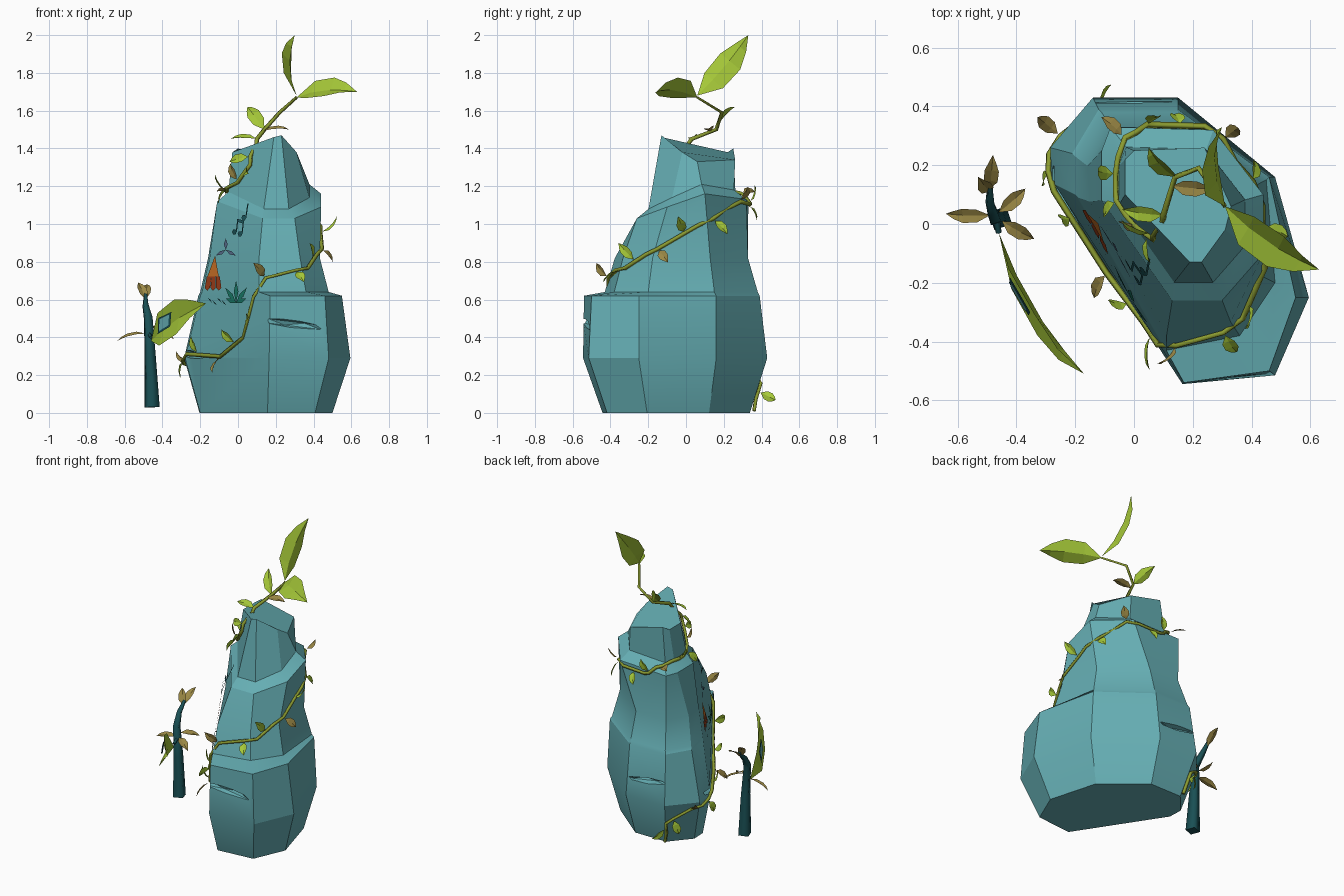
import bpy, bmesh, math, random
from mathutils import Vector
from mathutils.bvhtree import BVHTree

if "Cube" in bpy.data.objects:
    bpy.data.objects.remove(bpy.data.objects["Cube"])

random.seed(4)


def material(name, r, g, b):
    m = bpy.data.materials.new(name)
    m.diffuse_color = (r, g, b, 1)
    m.use_nodes = True
    m.node_tree.nodes["Principled BSDF"].inputs["Base Color"].default_value = m.diffuse_color
    return m


STONE = material("stone", 0.13, 0.42, 0.45)
LIME = material("lime_leaf", 0.38, 0.58, 0.04)
OCHRE = material("ochre_leaf", 0.33, 0.25, 0.06)
STEM = material("stem", 0.26, 0.33, 0.03)
DARK = material("dark_teal", 0.01, 0.08, 0.09)
ORANGE = material("orange", 0.60, 0.17, 0.02)
RED = material("red", 0.35, 0.05, 0.01)
GREEN = material("green", 0.01, 0.20, 0.14)
SLATE = material("slate", 0.10, 0.16, 0.27)


def mesh_object(name, verts, faces, mat):
    me = bpy.data.meshes.new(name)
    me.from_pydata([tuple(v) for v in verts], [], faces)
    me.materials.append(mat)
    ob = bpy.data.objects.new(name, me)
    bpy.context.collection.objects.link(ob)
    return ob


def tube(name, pts, radii, mat):
    cu = bpy.data.curves.new(name, 'CURVE')
    cu.dimensions = '3D'
    cu.bevel_depth = 1.0
    cu.bevel_resolution = 0
    cu.use_fill_caps = True
    sp = cu.splines.new('POLY')
    sp.points.add(len(pts) - 1)
    for p, co, r in zip(sp.points, pts, radii):
        p.co = (*co, 1)
        p.radius = r
    cu.materials.append(mat)
    ob = bpy.data.objects.new(name, cu)
    bpy.context.collection.objects.link(ob)
    return ob


# --- boulder: eight-cornered rings lofted from the ground to the crown
wide = [(.165, -.545), (.48, -.515), (.595, -.25), (.48, .16),
        (.15, .43), (-.14, .43), (-.285, .26), (-.28, .14)]
ledge_out = [(.17, -.54), (.46, -.5), (.55, -.25), (.46, .16),
             (.15, .39), (-.12, .39), (-.21, .24), (-.2, .1)]
ledge_in = [(.11, -.43), (.36, -.38), (.48, -.2), (.45, .15),
            (.15, .38), (-.11, .38), (-.2, .23), (-.19, .09)]
shoulder = [(.13, -.26), (.3, -.26), (.44, -.1), (.44, .1),
            (.27, .32), (-.08, .33), (-.11, .25), (-.11, .08)]
crown = [(.19, -.13), (.23, -.13), (.31, -.02), (.33, .06),
         (.24, .26), (0, .25), (-.03, .22), (-.03, .1)]
shoulder_z = [1.03, 1.03, 1.09, 1.16, 1.13, 1.12, 1.12, 1.12]
crown_z = [1.46, 1.47, 1.38, 1.33, 1.34, 1.4, 1.38, 1.38]


def scaled(ring, s, cx, cy):
    return [(cx + (x - cx) * s, cy + (y - cy) * s) for x, y in ring]


layers = [(scaled(wide, .8, .12, -.03), [0] * 8), (wide, [.29] * 8),
          (ledge_out, [.62] * 8), (ledge_in, [.64] * 8),
          (scaled(ledge_in, .87, .12, -.02), [.82] * 8),
          (shoulder, shoulder_z),
          (scaled(shoulder, .78, .16, .02), [z + .05 for z in shoulder_z]),
          (crown, crown_z)]
verts = [Vector((x, y, z)) for ring, zs in layers for (x, y), z in zip(ring, zs)]
faces = [(k * 8 + i, k * 8 + (i + 1) % 8, k * 8 + 8 + (i + 1) % 8, k * 8 + 8 + i)
         for k in range(len(layers) - 1) for i in range(8)]
top = (len(layers) - 1) * 8
faces += [tuple(range(7, -1, -1)), tuple(range(top, top + 8))]
rock = mesh_object("boulder", verts, faces, STONE)
rock_tree = BVHTree.FromPolygons(verts, faces)
bpy.context.view_layer.objects.active = rock
rock.select_set(True)
bpy.ops.object.shade_smooth_by_angle(angle=math.radians(25))

# --- chipped cracks in the lower stone
for i, (loc, size, turn) in enumerate([((.3, -.54, .47), (.19, .05, .025), .05),
                                       ((-.25, .1, .31), (.16, .05, .02), -1.05),
                                       ((0, .42, .42), (.16, .05, .02), 0)]):
    bpy.ops.mesh.primitive_ico_sphere_add(subdivisions=1, location=loc, rotation=(0, .12, turn))
    cutter = bpy.context.object
    cutter.name = f"crack_cutter_{i}"
    cutter.scale = size
    cutter.hide_render = True
    cutter.hide_viewport = True
    cutter.data.materials.append(STONE)
    mod = rock.modifiers.new("crack", 'BOOLEAN')
    mod.operation = 'DIFFERENCE'
    mod.object = cutter

# --- leaves: folded blades collected per colour
blades = {}


def leaf(base, tip, width, normal, group, droop=.08):
    vs, fs = blades.setdefault(group, ([], []))
    base, tip = Vector(base), Vector(tip)
    d = tip - base
    side = d.cross(Vector(normal)).normalized()
    up = side.cross(d).normalized()
    n = len(vs)
    vs.append(base)
    for t, w in ((.28, .42), (.6, .45), (.82, .24)):
        mid = base + d * t + up * d.length * droop * math.sin(t * math.pi)
        fold = up * width * .12
        vs += [mid - side * w * width + fold, mid, mid + side * w * width + fold]
    vs.append(tip)
    fs += [(n, n + 2, n + 1), (n, n + 3, n + 2)]
    for k in (1, 4):
        a = n + k
        fs += [(a, a + 1, a + 4, a + 3), (a + 1, a + 2, a + 5, a + 4)]
    fs += [(n + 7, n + 8, n + 10), (n + 8, n + 9, n + 10)]


# --- vine wrapped round the boulder, then rising as a sprout
wrap = [(-.1, .42, 0.01), (-.15, .43, .14), (-.25, .3, .25), (-.26, .12, .31), (-.1, -.17, .3),
        (.02, -.33, .4), (.15, -.43, .72), (.38, -.33, .77), (.43, -.15, .87),
        (.44, .06, .99), (.32, .3, 1.11), (.08, .33, 1.1), (-.03, .27, 1.13),
        (-.04, .12, 1.17), (0, 0, 1.22), (.08, -.04, 1.31), (.1, .02, 1.44)]
path, normals = [], []
for a, b in zip(wrap, wrap[1:]):
    for s in range(3):
        hit, nrm, _, _ = rock_tree.find_nearest(Vector(a).lerp(Vector(b), s / 3))
        path.append(hit + nrm * .012)
        normals.append(nrm)
path[0].z = .01
wrapped = len(path)
path += [Vector(p) for p in [(.1, .03, 1.45), (.14, .16, 1.5), (.22, .19, 1.59), (.31, .06, 1.67)]]
tube("vine", path, [.011] * wrapped + [.012, .011, .01, .008], STEM)

for k, i in enumerate(range(2, wrapped - 1, 2)):
    n = normals[i]
    side = (path[i + 1] - path[i - 1]).cross(n).normalized() * (1 if k % 2 else -1)
    along = (path[i + 1] - path[i - 1]).normalized()
    d = (side + n * random.uniform(.3, .8) + along * random.uniform(-.3, .5)).normalized()
    p = path[i] + d * .015
    tip = p + d * random.uniform(.08, .12)
    tip.z = max(tip.z, .03)
    leaf(p, tip, .055, n, "ochre" if k % 3 == 2 else "lime")

# sprout leaves
leaf((.31, .06, 1.67), (.63, -.155, 1.7), .17, (-.3, -.55, .75), "lime")
leaf((.31, .06, 1.68), (.3, .33, 2.0), .16, (-.9, .25, -.2), "lime")
leaf((.14, .16, 1.5), (.05, .26, 1.62), .08, (-.2, -.8, .4), "lime")
leaf((.13, .13, 1.49), (.27, .12, 1.5), .06, (0, -.3, 1), "ochre")
leaf((.1, .03, 1.45), (-.04, .05, 1.45), .06, (0, -.4, 1), "lime")

# --- small post with a leaf sign beside the boulder
tube("sign_post", [(-.455, .02, .03), (-.465, .025, .3), (-.475, .02, .5),
                   (-.49, .07, .57), (-.49, .13, .63)], [.045, .033, .026, .018, .01], DARK)
tube("sign_stalk", [(-.47, .02, .42), (-.46, -.03, .4)], [.012, .01], DARK)
leaf((-.46, -.03, .38), (-.17, -.51, .58), .22, (-.8, -.5, .15), "lime", .05)
for base, tip in [((-.49, .03, .42), (-.64, .035, .38)), ((-.46, .04, .45), (-.37, .12, .42)),
                  ((-.45, .01, .43), (-.34, -.05, .39)), ((-.49, .12, .6), (-.48, .235, .68)),
                  ((-.49, .11, .6), (-.53, .16, .69))]:
    leaf(base, tip, .055, (0, -.3, 1), "ochre")

for group, mat in (("lime", LIME), ("ochre", OCHRE)):
    mesh_object(f"{group}_leaves", *blades[group], mat)

# sign plate: dark frame with a pale stone centre, lying on the sign leaf
axis = Vector((.29, -.48, .2)).normalized()
out = Vector((-.8, -.5, .15))
out = (out - axis * out.dot(axis)).normalized()
across = out.cross(axis)
for name, s, lift, mat in (("plate_frame", 1, .035, DARK), ("plate_centre", .78, .039, STONE)):
    c = Vector((-.36, -.23, .475)) + out * lift
    outline = [(-.075, -.04), (.06, -.045), (.08, .03), (-.06, .045)]
    mesh_object(name, [c + axis * u * s + across * v * s for u, v in outline], [(0, 1, 2, 3)], mat)


# --- painted shapes thrown onto the flat front-left face
def paint(name, polys, mat, lift=.012):
    vs, fs = [], []
    for poly in polys:
        fs.append(tuple(range(len(vs), len(vs) + len(poly))))
        for x, z in poly:
            hit, nrm, _, _ = rock_tree.ray_cast(Vector((x, -2, z)), Vector((0, 1, 0)))
            vs.append(hit + nrm * lift if hit else Vector((x, -.1, z)))
    return mesh_object(name, vs, fs, mat)


def sliver(x, z, angle, length, width):
    dx, dz = math.cos(angle), math.sin(angle)
    m = length * .5
    return [(x, z), (x + dx * m + dz * width, z + dz * m - dx * width),
            (x + dx * length, z + dz * length), (x + dx * m - dz * width, z + dz * m + dx * width)]


def note(x, z):
    head = [(x + .012 * math.cos(a), z + .016 * math.sin(a)) for a in (k * math.pi / 3 for k in range(6))]
    stem = [(x + .008, z), (x + .014, z), (x + .022, z + .07), (x + .016, z + .07)]
    return [head, stem]


paint("painted_flame", [[(-.15, .72), (-.09, .72), (-.11, .83)]], ORANGE, .014)
paint("painted_flame_base", [[(-.155 + .025 * k, .72), (-.165 + .03 * k, .66), (-.152 + .03 * k, .645),
                              (-.138 + .03 * k, .66), (-.13 + .022 * k, .72)] for k in range(3)], RED)
paint("painted_sprig", [sliver(0, .58, math.radians(a), r, .012)
                        for a, r in ((90, .12), (125, .1), (55, .1), (155, .06), (25, .06))], GREEN)
paint("painted_star", [sliver(-.055, .86, math.radians(a), .06, .01) for a in (90, 210, 330)], SLATE)
paint("painted_notes", note(-.01, .955) + note(.02, .945) + note(.04, 1.03)
      + [[(.006, 1.01), (.036, 1.0), (.042, 1.015), (.006, 1.025)]], DARK)
paint("painted_dashes", [sliver(-.15 + .025 * k, .61 - .015 * (k % 2), math.radians(-50), .035, .003)
                         for k in range(4)], DARK)
